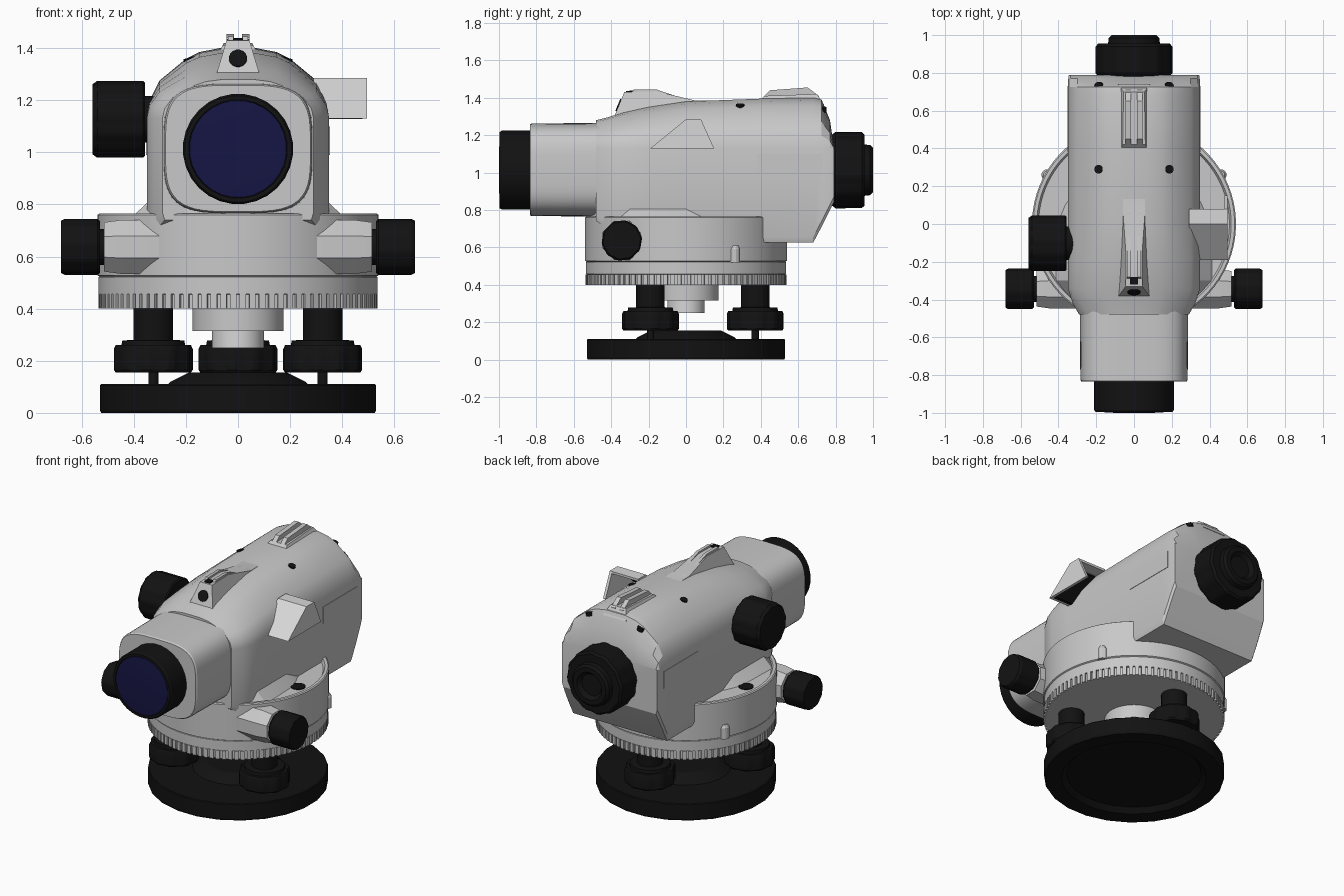
import bpy, bmesh
from math import sin, cos, pi, radians, copysign
from mathutils import Vector

if "Cube" in bpy.data.objects:
    bpy.data.objects.remove(bpy.data.objects["Cube"])


def material(name, rgb):
    m = bpy.data.materials.new(name)
    m.use_nodes = True
    m.diffuse_color = (*rgb, 1)
    m.node_tree.nodes["Principled BSDF"].inputs["Base Color"].default_value = (*rgb, 1)
    return m


GREY = material("body grey", (0.58, 0.58, 0.58))
PALE = material("pale grey", (0.68, 0.68, 0.68))
BLACK = material("black rubber", (0.006, 0.006, 0.006))
BLUE = material("lens blue", (0.008, 0.008, 0.06))
parts = []


def finish(name, bm, mat):
    bmesh.ops.recalc_face_normals(bm, faces=bm.faces)
    me = bpy.data.meshes.new(name)
    bm.to_mesh(me)
    bm.free()
    me.materials.append(mat)
    ob = bpy.data.objects.new(name, me)
    bpy.context.scene.collection.objects.link(ob)
    parts.append(ob)
    return ob


def loft(name, sections, mat):
    """Skin a row of closed sections and cap both ends."""
    bm = bmesh.new()
    rings = [[bm.verts.new(p) for p in s] for s in sections]
    n = len(rings[0])
    for a, b in zip(rings, rings[1:]):
        for i in range(n):
            j = (i + 1) % n
            bm.faces.new((a[i], a[j], b[j], b[i]))
    bm.faces.new(rings[0])
    bm.faces.new(rings[-1])
    return finish(name, bm, mat)


def lathe(name, profile, mat, loc=(0, 0, 0), axis=(0, 0, 1), n=32, flute=0):
    """Turn (radius, height) pairs around an axis, with optional grip flutes."""
    q = Vector(axis).to_track_quat("Z", "Y")
    rings = []
    for r, h in profile:
        ring = []
        for i in range(n):
            a = 2 * pi * (i + 0.5) / n
            k = r * (1 - flute * (i // 2 % 2))
            ring.append(Vector(loc) + q @ Vector((k * cos(a), k * sin(a), h)))
        rings.append(ring)
    return loft(name, rings, mat)


def slab(name, profile, mat, x0, x1, taper=0, z0=0):
    """Extrude a (y, z) profile along x, narrowing with height by taper."""
    return loft(name, [[(x0 + taper * (z - z0), y, z) for y, z in profile],
                       [(x1 - taper * (z - z0), y, z) for y, z in profile]], mat)


# Base plate and raised centre
lathe("base_plate", [(.4, .03), (.43, 0), (.53, 0), (.535, .01), (.535, .105), (.53, .11)], BLACK, n=24)
lathe("base_centre", [(.28, .1), (.26, .12), (.19, .155)], BLACK, n=24)

# Levelling screws
for i, (x, y) in enumerate([(-.325, -.19), (.325, -.19), (0, .37)]):
    lathe(f"foot_screw_pin_{i}", [(.02, .09), (.02, .17)], BLACK, (x, y, 0), n=12)
    lathe(f"foot_screw_grip_{i}", [(.145, .155), (.152, .165), (.152, .245), (.145, .26)],
          BLACK, (x, y, 0), n=40, flute=.05)
    lathe(f"foot_screw_shaft_{i}", [(.125, .25), (.12, .278), (.077, .28), (.077, .405)], BLACK, (x, y, 0), n=24)

# Hub and graduated ring
lathe("hub", [(.175, .315), (.175, .41)], GREY, n=40)
lathe("hub_lower", [(.1, .25), (.1, .32)], PALE)
lathe("horizontal_ring", [(.525, .4), (.525, .455), (.535, .457), (.535, .521), (.528, .525)], GREY, n=72)
bm = bmesh.new()
for i in range(90):
    a = 2 * pi * i / 90
    box = bmesh.ops.create_cube(bm, size=1)["verts"]
    for v in box:
        r, t = .524 + .024 * v.co.x, .024 * v.co.y
        v.co = (r * cos(a) - t * sin(a), r * sin(a) + t * cos(a), .428 + .056 * v.co.z)
finish("ring_teeth", bm, GREY)

# Drum housing with recessed shelf
lathe("drum", [(.53, .522), (.54, .528), (.54, .76), (.533, .765), (.515, .765), (.505, .745)], GREY, n=72)


# Telescope body: section scaled at each station along its length
ROOF = [(1, 0), (.97, .26), (.86, .54), (.57, .85), (.42, .945), (.2, 1)]


def body_section(y, w, bottom, top):
    half = [(w * .97, bottom), (w, bottom + .03)]
    half += [(w * u, 1.13 + v * (top - 1.13)) for u, v in ROOF]
    return [(x, y, z) for x, z in half] + [(-x, y, z) for x, z in reversed(half)]


stations = [(-.48, .29, .74, 1.28), (-.42, .325, .7, 1.295), (-.34, .35, .64, 1.32),
            (-.2, .35, .625, 1.35), (0, .35, .625, 1.38), (.4, .35, .625, 1.395),
            (.68, .35, .625, 1.4), (.725, .35, .71, 1.39), (.77, .348, .8, 1.28), (.79, .345, .84, 1.14)]
loft("telescope_body", [body_section(*s) for s in stations], GREY)

# Flare joining the body to the drum
flare = [(-.525, .1, .08, .768), (-.46, .28, .24, .81), (-.3, .43, .345, .81),
         (0, .42, .345, .81), (.12, .37, .345, .75)]
loft("body_flare", [[(b, y, .73), (t, y, z), (-t, y, z), (-b, y, .73)] for y, b, t, z in flare], GREY)


# Squarish objective barrel
def barrel_ring(y, k):
    ring = []
    for i in range(48):
        c, s = cos(2 * pi * i / 48), sin(2 * pi * i / 48)
        ring.append((k * .287 * copysign(abs(c) ** .55, c), y, 1.015 + k * .25 * copysign(abs(s) ** .55, s)))
    return ring


loft("objective_barrel", [barrel_ring(-.835, .97), barrel_ring(-.825, .99), barrel_ring(-.46, 1)], GREY)
eye = (0, 0, 1.013)
lathe("objective_rim", [(.2, .82), (.212, .83), (.212, .985), (.205, .996), (.19, .996), (.188, .99)],
      BLACK, eye, (0, -1, 0), 28)
lathe("objective_lens", [(.188, .985), (.186, .995), (.1, 1)], BLUE, eye, (0, -1, 0), 28)

# Eyepiece
lathe("eyepiece_grip", [(.19, .78), (.205, .8), (.203, .94), (.19, .955)], BLACK, eye, (0, 1, 0), 48, .03)
lathe("eyepiece_cup", [(.14, .94), (.135, .985), (.12, 1), (.09, 1), (.07, .975)], BLACK, eye, (0, 1, 0), 24)

# Focus knob on the right side
focus = (0, -.102, 1.127)
lathe("focus_axle", [(.09, .3), (.09, .38)], BLACK, focus, (-1, 0, 0), 24)
lathe("focus_knob", [(.14, .357), (.148, .365), (.148, .54), (.135, .558)], BLACK, focus, (-1, 0, 0), 48, .03)

# Paired side parts
for s, side in ((1, "left"), (-1, "right")):
    drive = (0, -.343, .637)
    lathe(f"drive_arm_{side}", [(.112, .28), (.112, .45), (.102, .515)], GREY, drive, (s, 0, 0), 8)
    lathe(f"drive_axle_{side}", [(.07, .5), (.07, .55)], BLACK, drive, (s, 0, 0), 16)
    lathe(f"drive_knob_{side}", [(.1, .53), (.108, .54), (.108, .665), (.1, .68)],
          BLACK, drive, (s, 0, 0), 40, .03)
    lathe(f"bubble_{side}", [(.045, .74), (.045, .75)], BLACK, (.435 * s, 0, 0), n=20)
    slab(f"label_plate_{side}", [(.38, .99), (.73, .99), (.73, 1.1), (.38, 1.1)], GREY, .347 * s, .353 * s)
    lathe(f"index_mark_{side}", [(.03, .52), (.03, .59), (.02, .61)], GREY, (s * .46, .26, 0), n=12)
    for y, z in ((.29, 1.352), (.73, 1.336)):
        lathe(f"roof_screw_{side}", [(.023, -.01), (.023, .012)], BLACK, (.185 * s, y, z), (.3 * s, 0, 1), 12)
    # Twin ridges of the sights
    slab(f"rear_sight_ridge_{side}", [(.38, 1.37), (.45, 1.44), (.65, 1.455), (.71, 1.41), (.72, 1.37)],
         GREY, s * .015, s * .045)
    slab(f"front_sight_ridge_{side}", [(-.3, 1.41), (-.28, 1.445), (-.16, 1.445), (.0, 1.39), (.3, 1.37)],
         GREY, s * .018, s * .038)

# Sight bodies on the roof
slab("front_sight", [(-.4, 1.26), (-.33, 1.43), (-.16, 1.435), (.05, 1.385), (.35, 1.385), (.35, 1.26)],
     GREY, -.095, .095, .3, 1.26)
lathe("front_sight_hole", [(.035, -.01), (.035, .006)], BLACK, (0, -.359, 1.36), (0, -.92, .38), 16)
slab("front_sight_notch", [(-.32, 1.42), (-.28, 1.42), (-.28, 1.438), (-.32, 1.437)], BLACK, -.02, .02)
slab("rear_sight", [(.37, 1.36), (.42, 1.41), (.7, 1.42), (.74, 1.36)], GREY, -.085, .085, .5, 1.36)

# Bubble viewing mirror hood on the left side, open below and behind
slab("mirror_hood", [(-.19, 1.13), (0, 1.285), (.08, 1.285), (.08, 1.27), (.005, 1.27), (-.165, 1.13)],
     PALE, .29, .495)
slab("mirror_hood_side", [(-.19, 1.13), (0, 1.285), (.08, 1.285), (.15, 1.13)], PALE, .478, .496)
slab("mirror", [(-.17, 1.128), (.002, 1.271), (.002, 1.26), (-.15, 1.128)], BLACK, .3, .478)

# Smooth shading with sharp edges kept
bpy.ops.object.select_all(action="DESELECT")
for ob in parts:
    ob.select_set(True)
bpy.context.view_layer.objects.active = parts[0]
bpy.ops.object.shade_smooth_by_angle(angle=radians(25))
